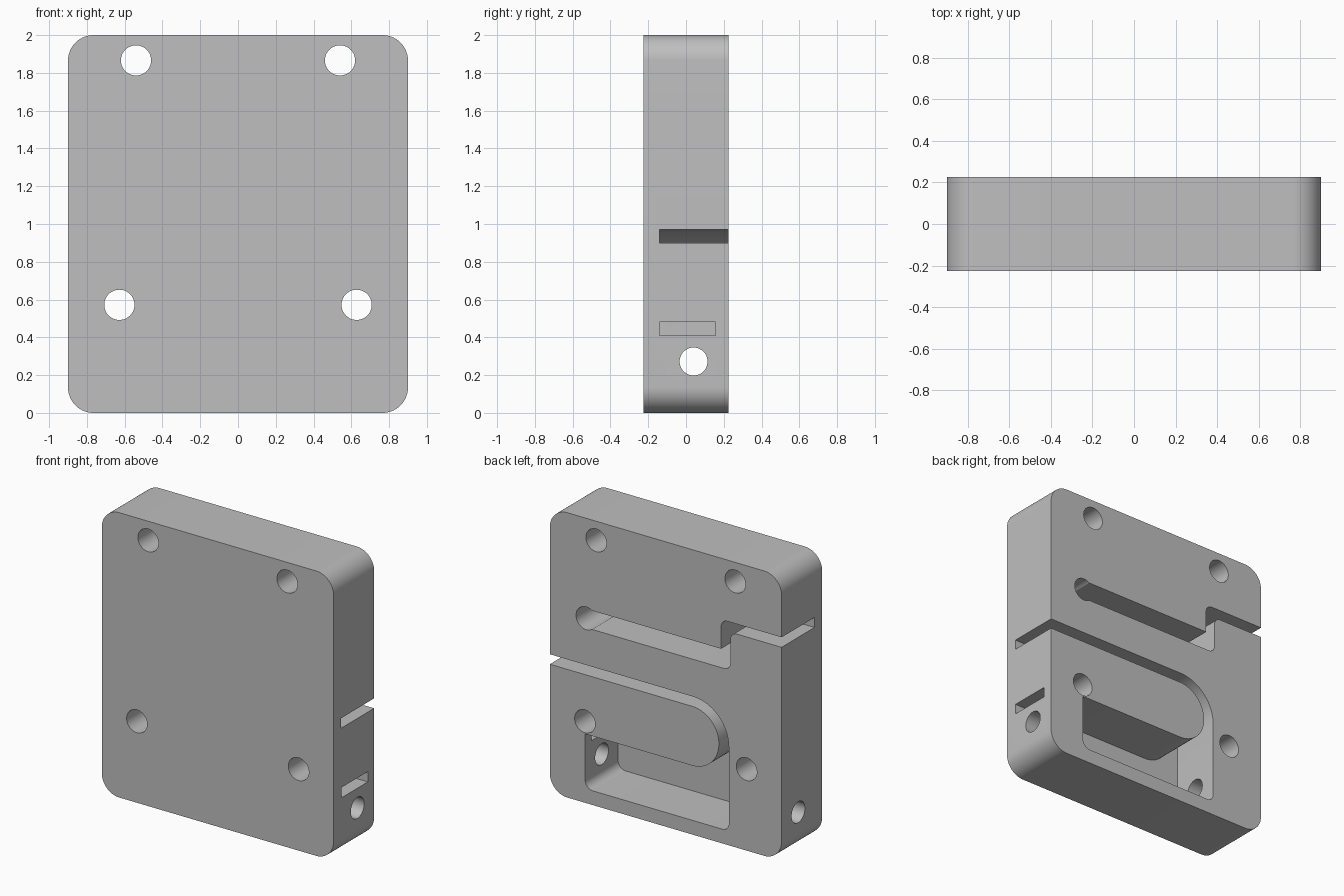
import bpy
import bmesh
import math
from mathutils import Vector, Matrix

cube = bpy.data.objects.get("Cube")
if cube:
    bpy.data.objects.remove(cube, do_unlink=True)

BACK, FRONT, FLOOR = 0.225, -0.225, -0.14
PAST = 0.4    # how far cutters overshoot the body
EDGE = 1.1


def new_object(name, bm):
    bmesh.ops.recalc_face_normals(bm, faces=bm.faces)
    mesh = bpy.data.meshes.new(name)
    bm.to_mesh(mesh)
    bm.free()
    obj = bpy.data.objects.new(name, mesh)
    bpy.context.collection.objects.link(obj)
    return obj


def fillet(corners, steps=14):
    """Round each (x, z, radius) corner of a closed outline."""
    out = []
    for i, (x, z, r) in enumerate(corners):
        p = Vector((x, z))
        if r == 0:
            out.append(p)
            continue
        a = (Vector(corners[i - 1][:2]) - p).normalized()
        b = (Vector(corners[(i + 1) % len(corners)][:2]) - p).normalized()
        centre = p + (a + b) * r        # all corners are right angles
        for k in range(steps + 1):
            t = math.pi / 2 * k / steps
            out.append(centre - b * r * math.cos(t) - a * r * math.sin(t))
    return out


def prism(name, corners, y0, y1):
    """Extrude an outline in the xz plane from y0 to y1."""
    bm = bmesh.new()
    face = bm.faces.new([bm.verts.new((p.x, y0, p.y)) for p in fillet(corners)])
    ext = bmesh.ops.extrude_face_region(bm, geom=[face])
    verts = [v for v in ext["geom"] if isinstance(v, bmesh.types.BMVert)]
    bmesh.ops.translate(bm, verts=verts, vec=(0, y1 - y0, 0))
    return new_object(name, bm)


def rod(name, centre, radius, length, axis):
    bm = bmesh.new()
    turn = Matrix.Rotation(math.pi / 2, 4, "X" if axis == "Y" else "Y")
    bmesh.ops.create_cone(bm, cap_ends=True, segments=48, radius1=radius,
                          radius2=radius, depth=length,
                          matrix=Matrix.Translation(centre) @ turn)
    return new_object(name, bm)


# Rounded block
W, R = 0.9, 0.135
body = prism("block", [(-W, 0, R), (W, 0, R), (W, 2, R), (-W, 2, R)], FRONT, BACK)

cutters = []

# Stepped channel that leaves through the right side
cutters.append(prism("upper_channel", [
    (0.617, 1.232, 0), (0.617, 1.364, 0), (-0.43, 1.364, 0), (-0.43, 1.57, 0.05),
    (-EDGE, 1.57, 0), (-EDGE, 1.5, 0), (-0.502, 1.5, 0.05), (-0.502, 1.232, 0.05),
], FLOOR, PAST))
depth = PAST - FLOOR
cutters.append(rod("channel_end", (0.617, FLOOR + depth / 2, 1.298), 0.08, depth, "Y"))

# Slit around the rounded tongue, opening into the lower pocket
cutters.append(prism("slit_and_pocket", [
    (EDGE, 0.9, 0), (-0.413, 0.9, 0.207), (-0.413, 0.484, 0.207), (0.626, 0.484, 0),
    (0.626, 0.1, 0.06), (-0.49, 0.1, 0.05), (-0.49, 0.97, 0.28), (EDGE, 0.97, 0),
], FLOOR, PAST))

# Flat window from the left side into the pocket
cutters.append(prism("side_window", [
    (0.6, 0.41, 0), (EDGE, 0.41, 0), (EDGE, 0.482, 0), (0.6, 0.482, 0),
], FLOOR + 0.001, 0.155))

# Cross hole and four mounting holes
cutters.append(rod("cross_hole", (0, 0.04, 0.272), 0.074, 3, "X"))
for side in (-1, 1):
    for x, z in ((0.54, 1.866), (0.628, 0.572)):
        cutters.append(rod("mounting_hole", (side * x, 0, z), 0.08, 1, "Y"))

bpy.context.view_layer.objects.active = body
body.select_set(True)
for cutter in cutters:
    cutter.hide_render = True
    mod = body.modifiers.new(cutter.name, "BOOLEAN")
    mod.operation = "DIFFERENCE"
    mod.solver = "EXACT"
    mod.object = cutter
    bpy.ops.object.modifier_apply(modifier=mod.name)
    bpy.data.objects.remove(cutter, do_unlink=True)

# Single grey material
grey = bpy.data.materials.new("plain_grey")
grey.use_nodes = True
colour = (0.52, 0.52, 0.52, 1)
grey.diffuse_color = colour
grey.node_tree.nodes["Principled BSDF"].inputs["Base Color"].default_value = colour
body.data.materials.clear()
body.data.materials.append(grey)

bpy.ops.object.shade_smooth_by_angle(angle=math.radians(30))
